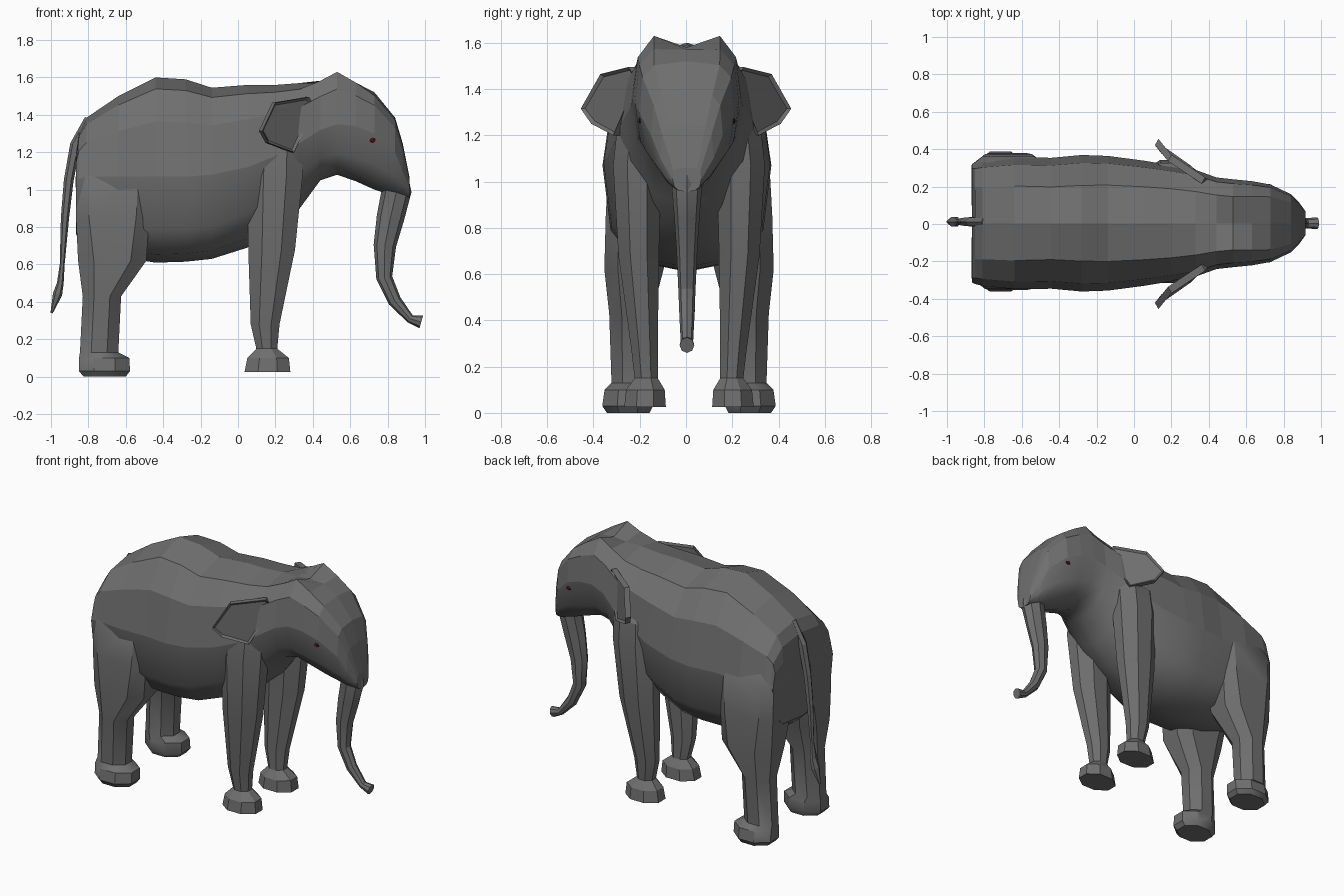
import bpy, bmesh
from math import sin, cos, pi, radians, atan2
from mathutils import Vector

if "Cube" in bpy.data.objects:
    bpy.data.objects.remove(bpy.data.objects["Cube"])

hide = bpy.data.materials.new('dark_grey')
hide.diffuse_color = (.16, .16, .16, 1)
hide.use_nodes = True
hide.node_tree.nodes["Principled BSDF"].inputs["Base Color"].default_value = hide.diffuse_color
eye_mat = bpy.data.materials.new('dark_red')
eye_mat.diffuse_color = (.08, .005, .01, 1)
eye_mat.use_nodes = True
eye_mat.node_tree.nodes["Principled BSDF"].inputs["Base Color"].default_value = eye_mat.diffuse_color


def make(name, bm, smooth=0, mat=hide):
    bmesh.ops.recalc_face_normals(bm, faces=bm.faces[:])
    me = bpy.data.meshes.new(name)
    bm.to_mesh(me)
    bm.free()
    me.materials.append(mat)
    ob = bpy.data.objects.new(name, me)
    bpy.context.collection.objects.link(ob)
    if smooth:
        bpy.ops.object.select_all(action='DESELECT')
        ob.select_set(True)
        bpy.context.view_layer.objects.active = ob
        bpy.ops.object.shade_smooth_by_angle(angle=radians(smooth))
    return ob


def loft(name, rings, smooth=0, smooth_sides=()):
    bm = bmesh.new()
    vs = [[bm.verts.new(p) for p in r] for r in rings]
    n = len(vs[0])
    for a, b in zip(vs, vs[1:]):
        for i in range(n):
            j = (i + 1) % n
            bm.faces.new((a[i], a[j], b[j], b[i])).smooth = i in smooth_sides
    bm.faces.new(vs[0])
    bm.faces.new(vs[-1])
    return make(name, bm, smooth)


def spow(v, p):
    return 0 if abs(v) < 1e-6 else (1 if v >= 0 else -1) * abs(v) ** p


def body_ring(x, top, mid, bot, w, dent, p_up, p_low):
    ring = []
    for i in range(12):
        t = pi / 2 - 2 * pi * i / 12
        c, s = cos(t), sin(t)
        p = p_up if s > 0 else p_low
        z = mid + ((top - mid) if s > 0 else (mid - bot)) * spow(s, p)
        ring.append((x, .004 + w * spow(c, p), z - (dent if i == 0 else 0)))
    return ring


# torso, neck and head: x, top, widest height, bottom, half width, crown dent, roundness
stations = [
    (-0.865, 1.20, 1.05, 0.76, 0.318, 0, .6, .6),
    (-0.85, 1.31, 1.06, 0.74, 0.325, 0, .75, .65),
    (-0.81, 1.385, 1.07, 0.70, 0.335, 0, .8, .7),
    (-0.64, 1.50, 1.07, 0.64, 0.352, 0, .82, .7),
    (-0.44, 1.60, 1.07, 0.61, 0.35, 0, .85, .7),
    (-0.28, 1.59, 1.07, 0.615, 0.365, 0, .85, .7),
    (-0.14, 1.545, 1.08, 0.63, 0.36, 0, .82, .7),
    (0.05, 1.56, 1.12, 0.69, 0.335, 0, .78, .8),
    (0.20, 1.56, 1.18, 0.79, 0.31, 0, .75, .9),
    (0.33, 1.57, 1.25, 0.90, 0.285, 0, .75, 1),
    (0.44, 1.61, 1.32, 1.05, 0.245, .04, .7, .9),
    (0.53, 1.66, 1.35, 1.08, 0.235, .08, .72, .8),
    (0.63, 1.595, 1.34, 1.045, 0.225, .025, .65, .8),
    (0.73, 1.52, 1.30, 1.00, 0.207, 0, .55, .9),
    (0.84, 1.385, 1.20, 0.965, 0.155, 0, .5, .9),
    (0.88, 1.25, 1.10, 0.96, 0.115, 0, .5, .9),
    (0.918, 1.06, 1.01, 0.955, 0.062, 0, .5, .8),
]
body = loft('body_and_head', [body_ring(*s) for s in stations], smooth_sides=range(3, 9))


def tube(name, path, sides, smooth=0):
    """path of x, y, z, half thickness in the side plane, half width in y"""
    rings = []
    for k, (x, y, z, a, b) in enumerate(path):
        p, q = path[max(k - 1, 0)], path[min(k + 1, len(path) - 1)]
        ang = atan2(q[2] - p[2], q[0] - p[0])
        nx, nz = -sin(ang), cos(ang)
        rings.append([(x + nx * a * cos(t), y + b * sin(t), z + nz * a * cos(t))
                      for t in (2 * pi * i / sides for i in range(sides))])
    return loft(name, rings, smooth)


# trunk
tube('trunk', [(.835, .004, 1.08, .07, .07), (.848, .004, .995, .08, .067), (.815, .004, .85, .074, .055),
               (.785, .004, .70, .06, .045), (.782, .004, .53, .043, .037), (.838, .004, .405, .036, .032),
               (.92, .004, .31, .023, .027), (.98, .004, .293, .035, .032)], 8, 25)

# tail with tuft
tube('tail', [(-.80, .012, 1.38, .02, .02), (-.87, .012, 1.24, .028, .028), (-.905, .012, 1.05, .026, .024),
              (-.925, .012, .85, .022, .02), (-.94, .012, .60, .013, .013), (-.95, .012, .50, .018, .028),
              (-.965, .012, .44, .025, .03), (-.997, .012, .34, .006, .006)], 6)


def box_ring(s, z, x0, x1, y0, y1, p=1):
    """eight-sided section filling a rectangle; a low p gives squarer corners"""
    k = 1 / cos(pi / 8) ** p
    cx, cy, rx, ry = (x0 + x1) / 2, (y0 + y1) / 2, (x1 - x0) / 2 * k, (y1 - y0) / 2 * k
    return [(cx + rx * spow(cos(t), p), .013 + s * (cy + ry * spow(sin(t), p)), z)
            for t in (pi / 8 + pi / 4 * i for i in range(8))]


# leg sections: z, x range, y range, squareness
front_leg = [(1.30, .10, .30, .10, .25), (1.22, .06, .345, .11, .312), (1.07, .05, .345, .12, .328),
             (.68, .055, .305, .13, .305), (.28, .068, .222, .135, .25), (.15, .098, .21, .135, .235),
             (.10, .05, .272, .105, .272), (.025, .035, .28, .10, .28)]
hind_leg = [(1.17, -.83, -.53, .08, .30, .6), (1.07, -.868, -.475, .04, .348, .4),
            (.85, -.866, -.475, .06, .36, .5), (.62, -.855, -.49, .11, .366, .7),
            (.43, -.83, -.625, .16, .345), (.13, -.845, -.64, .17, .335),
            (.10, -.85, -.58, .16, .365), (.03, -.85, -.578, .155, .375), (0, -.825, -.60, .17, .355)]

# ear outline
ear = [(.38, .25, 1.495), (.20, .37, 1.465), (.13, .455, 1.315),
       (.165, .41, 1.25), (.30, .315, 1.20), (.41, .21, 1.44)]

bpy.context.view_layer.update()

for s, side in ((1, 'left'), (-1, 'right')):
    loft('front_leg_' + side, [box_ring(s, *r) for r in front_leg], 25)
    loft('hind_leg_' + side, [box_ring(s, *r) for r in hind_leg], 35)

    # ear: thick plate with a raised rim
    bm = bmesh.new()
    back = Vector((-.018, -.034 * s, 0))
    outer = [bm.verts.new((x, s * y, z)) for x, y, z in ear]
    inner = [bm.verts.new(v.co + back) for v in outer]
    face = bm.faces.new(outer)
    bm.faces.new(inner[::-1])
    for i in range(6):
        j = (i + 1) % 6
        bm.faces.new((outer[i], inner[i], inner[j], outer[j]))
    bmesh.ops.recalc_face_normals(bm, faces=bm.faces[:])
    bmesh.ops.inset_individual(bm, faces=[face], thickness=.015, depth=-.012)
    make('ear_' + side, bm)

    # eye set on the head surface
    hit, loc, nor, _ = body.closest_point_on_mesh(Vector((.722, s * .21, 1.262)))
    bm = bmesh.new()
    bmesh.ops.create_icosphere(bm, subdivisions=1, radius=1)
    bmesh.ops.scale(bm, verts=bm.verts[:], vec=(.018, .008, .014))
    bmesh.ops.translate(bm, verts=bm.verts[:], vec=loc)
    make('eye_' + side, bm, mat=eye_mat)
